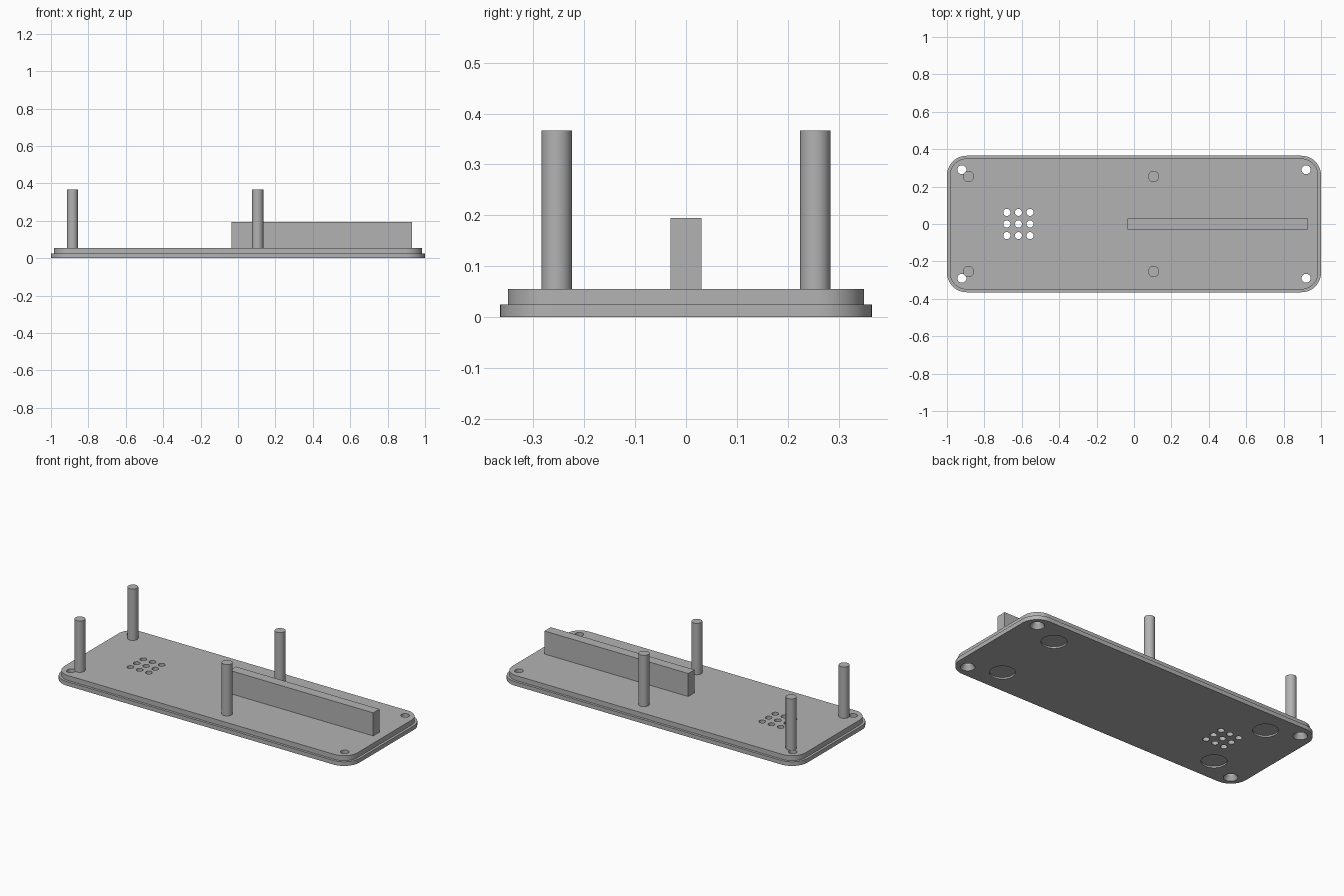
import bpy, bmesh, math

if "Cube" in bpy.data.objects:
    bpy.data.objects.remove(bpy.data.objects["Cube"], do_unlink=True)

grey = bpy.data.materials.new("plain grey")
grey.use_nodes = True
grey.diffuse_color = (0.45, 0.45, 0.45, 1)
grey.node_tree.nodes["Principled BSDF"].inputs["Base Color"].default_value = (0.45, 0.45, 0.45, 1)


def add_lathe(bm, x, y, rings, sides=32):
    """Closed round solid through (radius, z) rings, bottom to top."""
    loops = []
    for r, z in rings:
        angles = [math.tau * i / sides for i in range(sides)]
        loops.append([bm.verts.new((x + r * math.cos(a), y + r * math.sin(a), z)) for a in angles])
    for low, high in zip(loops, loops[1:]):
        for i in range(sides):
            j = (i + 1) % sides
            bm.faces.new((low[i], low[j], high[j], high[i]))
    bm.faces.new(loops[0][::-1])
    bm.faces.new(loops[-1])


def add_plate(bm, half_x, half_y, radius, z0, z1, steps=12):
    """Rounded rectangle extruded from z0 to z1."""
    points = []
    for k, (sx, sy) in enumerate(((1, 1), (-1, 1), (-1, -1), (1, -1))):
        for i in range(steps + 1):
            a = math.pi / 2 * (k + i / steps)
            points.append((sx * (half_x - radius) + radius * math.cos(a),
                           sy * (half_y - radius) + radius * math.sin(a)))
    face = bm.faces.new([bm.verts.new((x, y, z0)) for x, y in points])
    top = bmesh.ops.extrude_face_region(bm, geom=[face])["geom"]
    bmesh.ops.translate(bm, vec=(0, 0, z1 - z0),
                        verts=[v for v in top if isinstance(v, bmesh.types.BMVert)])


def make_object(name, bm):
    bmesh.ops.recalc_face_normals(bm, faces=bm.faces[:])
    mesh = bpy.data.meshes.new(name)
    bm.to_mesh(mesh)
    bm.free()
    mesh.materials.append(grey)
    obj = bpy.data.objects.new(name, mesh)
    bpy.context.collection.objects.link(obj)
    return obj


def smooth(obj):
    bpy.ops.object.select_all(action="DESELECT")
    obj.select_set(True)
    bpy.context.view_layer.objects.active = obj
    bpy.ops.object.shade_smooth_by_angle(angle=math.radians(30))


# Cutter: countersunk screw holes, foot recesses and vent holes
bm = bmesh.new()
for sx in (-1, 1):
    for sy in (-1, 1):
        add_lathe(bm, sx * 0.92, sy * 0.29,
                  [(0.046, -0.01), (0.04, 0), (0.024, 0.027), (0.024, 0.1)])
        add_lathe(bm, sx * 0.74, sy * 0.215, [(0.07, -0.01), (0.07, 0.01)])
for i in (-1, 0, 1):
    for j in (-1, 0, 1):
        add_lathe(bm, -0.618 + 0.062 * i, 0.062 * j, [(0.019, -0.01), (0.019, 0.1)], 24)
cutter = make_object("hole_cutter", bm)
cutter.hide_render = True

# Stepped base made of two rounded plates
for name, size in (("bottom_plate", (1.0, 0.365, 0.105, 0, 0.025)),
                   ("upper_plate", (0.985, 0.35, 0.09, 0.025, 0.055))):
    bm = bmesh.new()
    add_plate(bm, *size)
    plate = make_object(name, bm)
    cut = plate.modifiers.new("holes", "BOOLEAN")
    cut.object = cutter
    cut.operation = "DIFFERENCE"
    cut.solver = "EXACT"
    bpy.context.view_layer.objects.active = plate
    bpy.ops.object.modifier_apply(modifier=cut.name)
    smooth(plate)
bpy.data.objects.remove(cutter, do_unlink=True)

# Four standing posts
for x, end in ((-0.885, "right"), (0.105, "middle")):
    for y, side in ((-0.254, "front"), (0.254, "back")):
        bm = bmesh.new()
        add_lathe(bm, x, y, [(0.03, 0.05), (0.03, 0.367)])
        smooth(make_object(f"{side}_{end}_post", bm))

# Long upright rib
bm = bmesh.new()
bmesh.ops.create_cube(bm, size=1)
bmesh.ops.scale(bm, vec=(0.966, 0.06, 0.145), verts=bm.verts)
bmesh.ops.translate(bm, vec=(0.447, 0, 0.1225), verts=bm.verts)
make_object("rib", bm)
